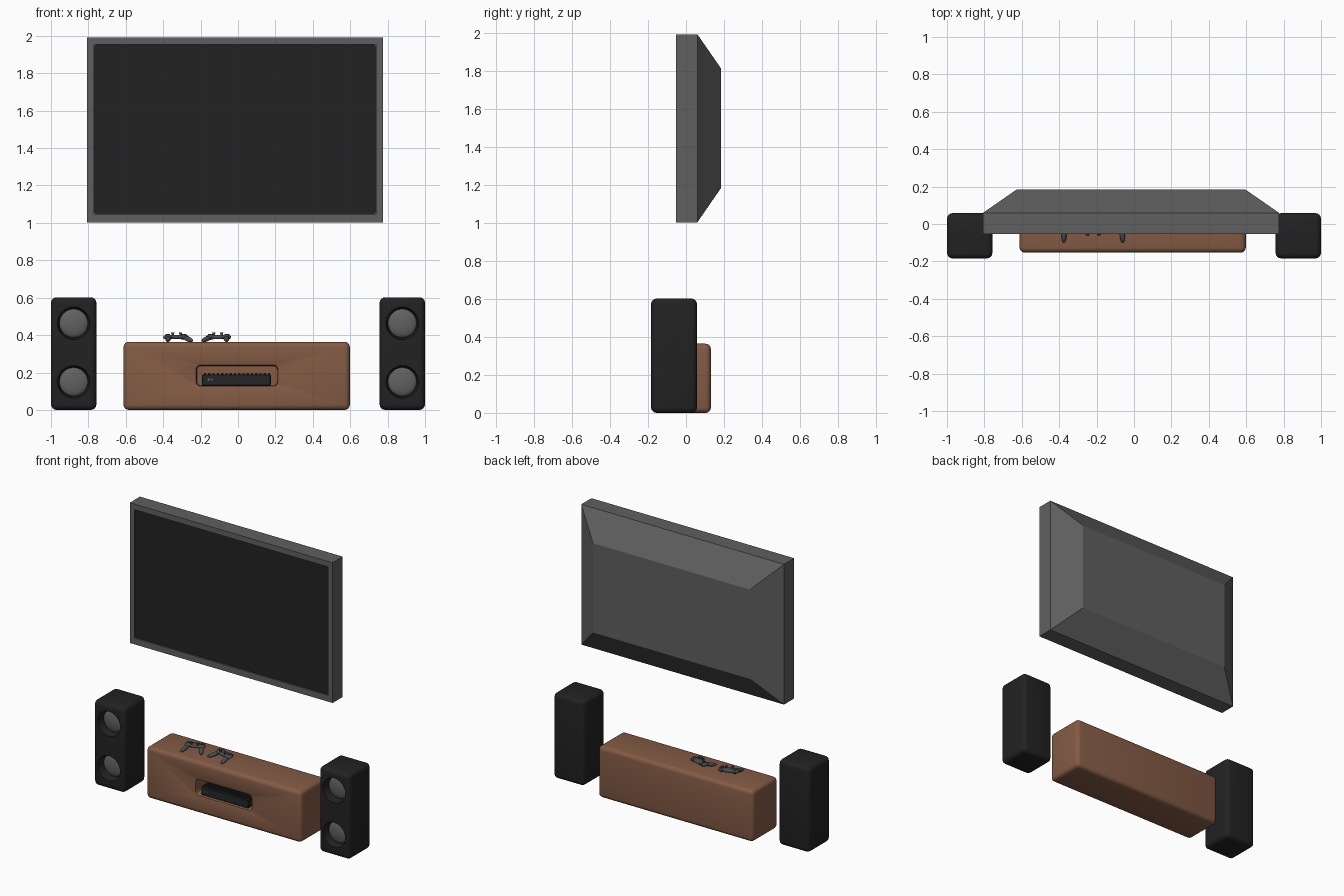
import bpy, bmesh, math
from mathutils import Matrix, Vector

if "Cube" in bpy.data.objects:
    bpy.data.objects.remove(bpy.data.objects["Cube"])


def mat(name, rgb):
    m = bpy.data.materials.new(name)
    m.diffuse_color = (*rgb, 1)
    m.use_nodes = True
    m.node_tree.nodes["Principled BSDF"].inputs["Base Color"].default_value = m.diffuse_color
    return m


FRAME = mat("frame grey", (0.115, 0.115, 0.115))
SCREEN = mat("screen black", (0.016, 0.016, 0.016))
BLACK = mat("speaker black", (0.016, 0.016, 0.016))
CONE = mat("cone grey", (0.12, 0.12, 0.12))
WOOD = mat("brown wood", (0.23, 0.105, 0.06))
CONSOLE = mat("console black", (0.018, 0.019, 0.020))
PAD = mat("pad grey", (0.07, 0.075, 0.08))


def finish(name, bm, material, smooth=True):
    bmesh.ops.recalc_face_normals(bm, faces=bm.faces)
    me = bpy.data.meshes.new(name)
    bm.to_mesh(me)
    bm.free()
    ob = bpy.data.objects.new(name, me)
    bpy.context.collection.objects.link(ob)
    me.materials.append(material)
    if smooth:
        shade(ob)
    return ob


def select(ob):
    bpy.ops.object.select_all(action='DESELECT')
    ob.select_set(True)
    bpy.context.view_layer.objects.active = ob


def shade(ob):
    select(ob)
    bpy.ops.object.shade_smooth_by_angle(angle=math.radians(35))


def add_box(bm, lo, hi, r=0.0, seg=4, along_y=False):
    """Box between two corners, optionally with rounded edges."""
    lo, hi = Vector(lo), Vector(hi)
    m = Matrix.Translation((lo + hi) / 2) @ Matrix.Diagonal((*(hi - lo), 1))
    vs = bmesh.ops.create_cube(bm, size=1, matrix=m)['verts']
    if r:
        es = {e for v in vs for e in v.link_edges}
        if along_y:
            es = {e for e in es if abs(e.verts[0].co.y - e.verts[1].co.y) > 1e-4}
        bmesh.ops.bevel(bm, geom=list(es), offset=r, segments=seg, profile=0.5, affect='EDGES')


def box(name, lo, hi, material, r=0.0, smooth=True, **kw):
    bm = bmesh.new()
    add_box(bm, lo, hi, r, **kw)
    return finish(name, bm, material, smooth)


def cut(ob, cutter):
    select(ob)
    mod = ob.modifiers.new("cut", 'BOOLEAN')
    mod.operation = 'DIFFERENCE'
    mod.solver = 'EXACT'
    mod.object = cutter
    bpy.ops.object.modifier_apply(modifier=mod.name)
    bpy.data.objects.remove(cutter)


def add_ball(bm, centre, radii, rot=Matrix()):
    m = Matrix.Translation(centre) @ rot @ Matrix.Diagonal((*radii, 1))
    bmesh.ops.create_uvsphere(bm, u_segments=16, v_segments=10, radius=1, matrix=m)


# Television: slab with recessed screen and tapered back
bm = bmesh.new()
rings = [(-0.77, 0.738, 1.047, 1.953, -0.035), (-0.77, 0.738, 1.047, 1.953, -0.053),
         (-0.807, 0.775, 1.003, 1.992, -0.053), (-0.807, 0.775, 1.003, 1.992, 0.06),
         (-0.628, 0.596, 1.183, 1.813, 0.184)]
loops = [[bm.verts.new(p) for p in ((a, y, c), (b, y, c), (b, y, d), (a, y, d))]
         for a, b, c, d, y in rings]
for p, q in zip(loops, loops[1:]):
    for i in range(4):
        j = (i + 1) % 4
        bm.faces.new((p[i], p[j], q[j], q[i]))
bm.faces.new(loops[0])
bm.faces.new(loops[-1])
finish("television_frame", bm, FRAME, smooth=False)
box("television_screen", (-0.77, -0.043, 1.047), (0.738, -0.034, 1.953), SCREEN,
    r=0.015, along_y=True)

# Speakers: rounded boxes with funnel recesses and domed cones
to_front = Matrix.Rotation(math.radians(90), 4, 'X')
for side, cx in (("left", -0.8785), ("right", 0.8785)):
    sp = box(side + "_speaker", (cx - 0.1215, -0.184, 0), (cx + 0.1215, 0.058, 0.602), BLACK, r=0.03)
    for level, cz in (("lower", 0.15), ("upper", 0.463)):
        bm = bmesh.new()
        bmesh.ops.create_cone(bm, cap_ends=True, segments=40, radius1=0.076, radius2=0.090,
                              depth=0.07, matrix=Matrix.Translation((cx, -0.164, cz)) @ to_front)
        cut(sp, finish("cutter", bm, BLACK))
        bm = bmesh.new()
        bmesh.ops.create_uvsphere(bm, u_segments=40, v_segments=16, radius=1,
                                  matrix=Matrix.Translation((cx, -0.128, cz)) @ to_front
                                  @ Matrix.Diagonal((0.077, 0.077, 0.022, 1)))
        finish(f"{side}_{level}_cone", bm, CONE)
    shade(sp)

# Cabinet with a soft-lipped niche
cab = box("cabinet", (-0.612, -0.153, 0), (0.598, 0.131, 0.364), WOOD, r=0.028)
cut(cab, box("cutter", (-0.222, -0.25, 0.129), (0.212, -0.03, 0.238), WOOD, r=0.022,
             along_y=True))
select(cab)
bev = cab.modifiers.new("lip", 'BEVEL')
bev.width, bev.segments, bev.limit_method, bev.angle_limit = 0.007, 2, 'ANGLE', 0.8
bpy.ops.object.modifier_apply(modifier=bev.name)
shade(cab)

# Game console with vent fins and two buttons
bm = bmesh.new()
add_box(bm, (-0.193, -0.137, 0.129), (0.176, -0.032, 0.19), 0.004, seg=1)
for i in range(16):
    x = -0.182 + i * 0.0228
    add_box(bm, (x, -0.125, 0.186), (x + 0.012, -0.035, 0.198))
finish("console", bm, CONSOLE, smooth=False)
for i, (x, r) in enumerate(((-0.156, 0.007), (-0.139, 0.005))):
    bm = bmesh.new()
    bmesh.ops.create_cone(bm, cap_ends=True, segments=16, radius1=r, radius2=r, depth=0.006,
                          matrix=Matrix.Translation((x, -0.138, 0.162)) @ to_front)
    finish(f"console_button_{i + 1}", bm, CONE)

# Game pads: body, two drooping grips, sticks, buttons
for name, x, turn in (("left_pad", -0.330, 16), ("right_pad", -0.106, -16)):
    bm = bmesh.new()
    add_box(bm, (-0.048, -0.018, 0.016), (0.048, 0.030, 0.036), 0.008, seg=3)
    for s in (-1, 1):
        add_ball(bm, (s * 0.044, 0.005, 0.025), (0.026, 0.029, 0.014))
        droop = Matrix.Rotation(s * 0.33, 4, 'Z') @ Matrix.Rotation(0.22, 4, 'X')
        add_ball(bm, (s * 0.055, -0.034, 0.015), (0.014, 0.046, 0.013), droop)
        bmesh.ops.create_cone(bm, cap_ends=True, segments=16, radius1=0.006, radius2=0.009,
                              depth=0.016, matrix=Matrix.Translation((s * 0.022, -0.008, 0.043)))
        add_box(bm, (s * 0.044 - 0.014, 0.024, 0.022), (s * 0.044 + 0.014, 0.037, 0.034), 0.004, seg=2)
    for k in range(4):
        a = k * math.pi / 2
        add_ball(bm, (0.046 + 0.010 * math.cos(a), 0.008 + 0.010 * math.sin(a), 0.039),
                 (0.004, 0.004, 0.004))
    add_box(bm, (-0.058, 0.005, 0.034), (-0.034, 0.011, 0.042))
    add_box(bm, (-0.049, -0.004, 0.034), (-0.043, 0.020, 0.042))
    pad = finish(name, bm, PAD)
    pad.location = (x, -0.008, 0.364)
    pad.rotation_euler = (0, 0, math.radians(turn))
